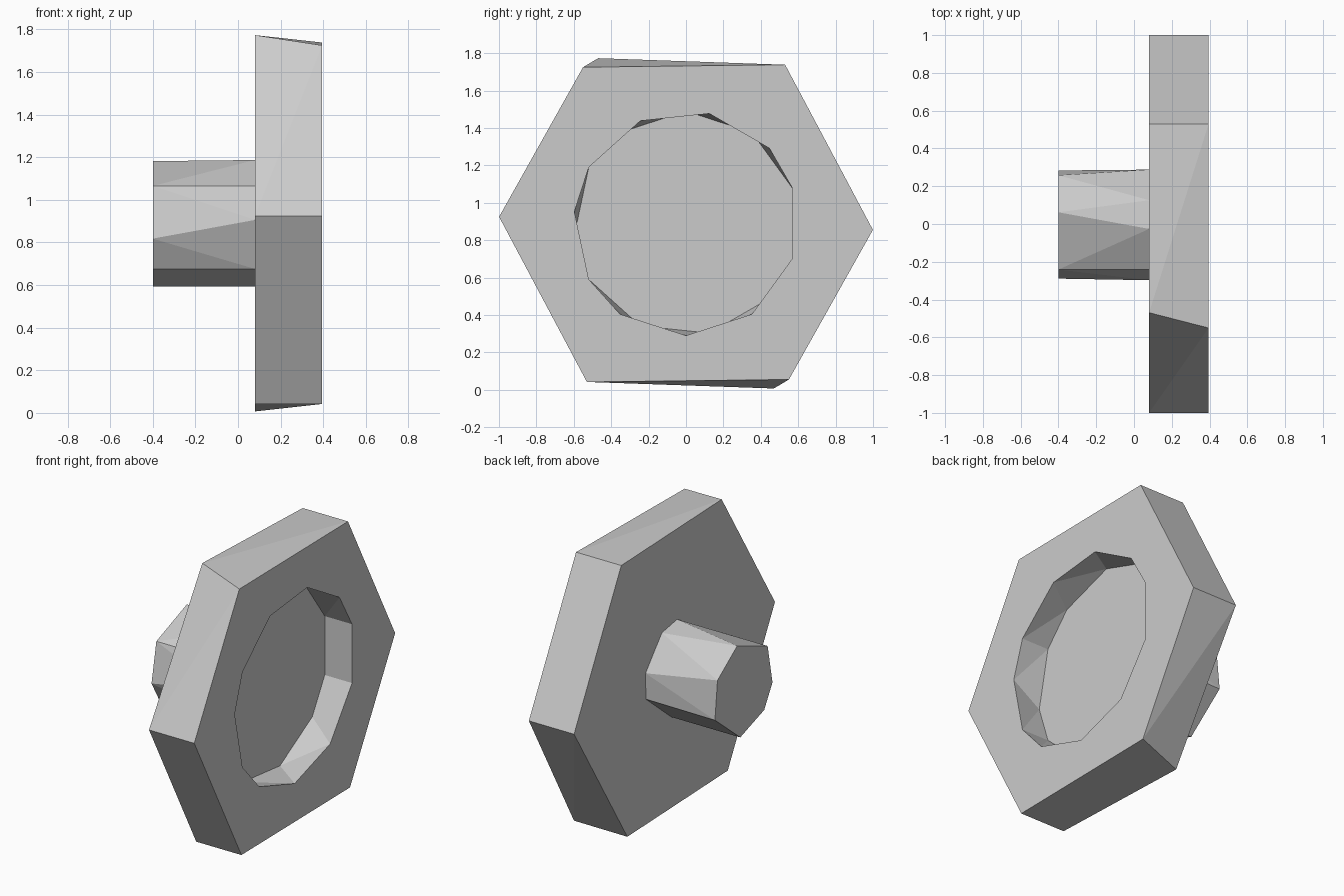
import bpy
import bmesh
from math import radians, sin, cos

cube = bpy.data.objects.get("Cube")
if cube:
    bpy.data.objects.remove(cube, do_unlink=True)

AXIS_Z = 0.89
FRONT, BACK, FLOOR, TIP = 0.395, 0.08, 0.205, -0.4

grey = bpy.data.materials.new("plain_grey")
grey.use_nodes = True
grey.diffuse_color = (0.6, 0.6, 0.6, 1)
grey.node_tree.nodes["Principled BSDF"].inputs["Base Color"].default_value = (0.6, 0.6, 0.6, 1)


def ring(bm, x, radius, angles, z=AXIS_Z):
    """Vertices on a circle around the x axis, angles measured from +y."""
    return [bm.verts.new((x, radius * cos(radians(a)), z + radius * sin(radians(a))))
            for a in angles]


def hull(bm, verts, open_x=None):
    """Skin two rings, optionally leaving the end at open_x uncapped."""
    bmesh.ops.convex_hull(bm, input=verts)
    if open_x is not None:
        cap = [f for f in bm.faces if all(abs(v.co.x - open_x) < 1e-4 for v in f.verts)]
        bmesh.ops.delete(bm, geom=cap, context='FACES_ONLY')
        inner = [e for e in bm.edges if not e.link_faces]
        bmesh.ops.delete(bm, geom=inner, context='EDGES')


def finish(name, bm):
    bmesh.ops.dissolve_limit(bm, angle_limit=radians(0.5), verts=bm.verts[:], edges=bm.edges[:])
    bmesh.ops.recalc_face_normals(bm, faces=bm.faces[:])
    mesh = bpy.data.meshes.new(name)
    bm.to_mesh(mesh)
    bm.free()
    mesh.materials.append(grey)
    obj = bpy.data.objects.new(name, mesh)
    bpy.context.collection.objects.link(obj)


# Hexagonal head with a slightly twisted rim and a round recess in its face
bm = bmesh.new()
back_angles = [60 * i - 2 for i in range(6)]
front_angles = [a + (5.4 if i % 3 == 2 else 0) for i, a in enumerate(back_angles)]
hull(bm, ring(bm, FRONT, 1, front_angles) + ring(bm, BACK, 1, back_angles), FRONT)

mouth = [18, 42, 78, 114, 150, 174, 210, 234, 270, 306, 342]
floor = [-a for a in mouth]
hull(bm, ring(bm, FRONT, 0.6, mouth) + ring(bm, FLOOR, 0.6, floor), FRONT)

rim = [e for e in bm.edges if e.is_boundary]
bmesh.ops.triangle_fill(bm, use_beauty=True, edges=rim, normal=(1, 0, 0))
finish("hex_head", bm)

# Faceted stub on the back of the head
bm = bmesh.new()
base = [15, 65, 95, 144, 177, 226, 276, 343]
tip = [30, 78, 144, 194, 226, 276, 342]
hull(bm, ring(bm, BACK, 0.298, base) + ring(bm, TIP, 0.298, tip))
finish("shaft", bm)
